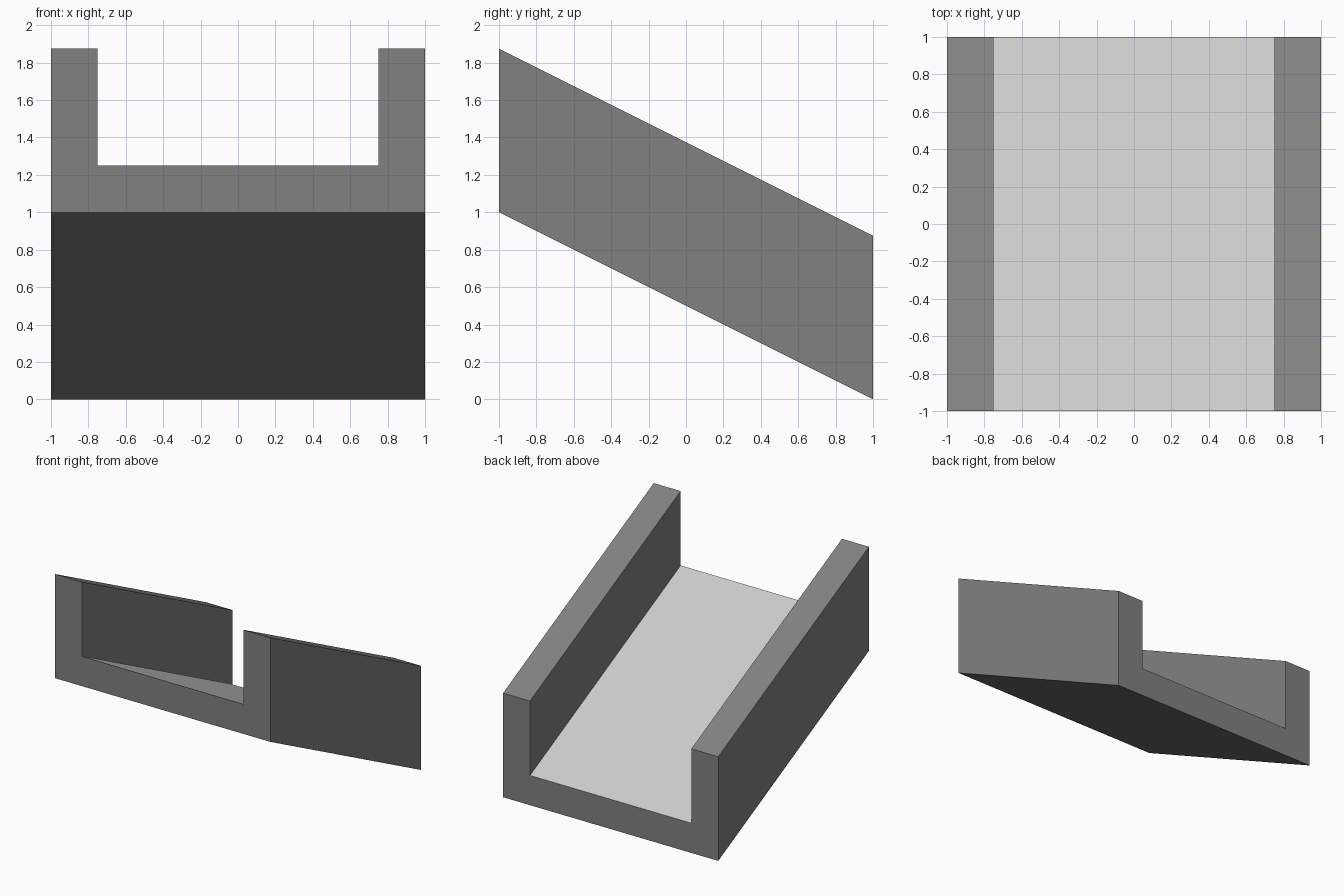
import bpy, bmesh

if "Cube" in bpy.data.objects:
    bpy.data.objects.remove(bpy.data.objects["Cube"])


def grey(name, value):
    mat = bpy.data.materials.new(name)
    mat.diffuse_color = (value, value, value, 1)
    mat.use_nodes = True
    mat.node_tree.nodes["Principled BSDF"].inputs["Base Color"].default_value = mat.diffuse_color
    return mat


# U-shaped cross-section, from the right half mirrored to the left
right = [(1, 0), (1, 0.875), (0.75, 0.875), (0.75, 0.25)]
profile = right + [(-x, z) for x, z in reversed(right)]

# Sweep the section along y while it drops from front to back
bm = bmesh.new()
front = bm.faces.new([bm.verts.new((x, -1, z + 1)) for x, z in profile])
ext = bmesh.ops.extrude_face_region(bm, geom=[front], use_keep_orig=True)
moved = [v for v in ext["geom"] if isinstance(v, bmesh.types.BMVert)]
bmesh.ops.translate(bm, verts=moved, vec=(0, 2, -1))
bmesh.ops.recalc_face_normals(bm, faces=bm.faces)

# Lighter channel floor
for f in bm.faces:
    if f.normal.z > 0.5 and abs(f.calc_center_median().x) < 0.1:
        f.material_index = 1

mesh = bpy.data.meshes.new("sloped_channel")
bm.to_mesh(mesh)
bm.free()
mesh.materials.append(grey("dark_grey", 0.22))
mesh.materials.append(grey("light_grey", 0.8))
channel = bpy.data.objects.new("sloped_channel", mesh)
bpy.context.collection.objects.link(channel)
